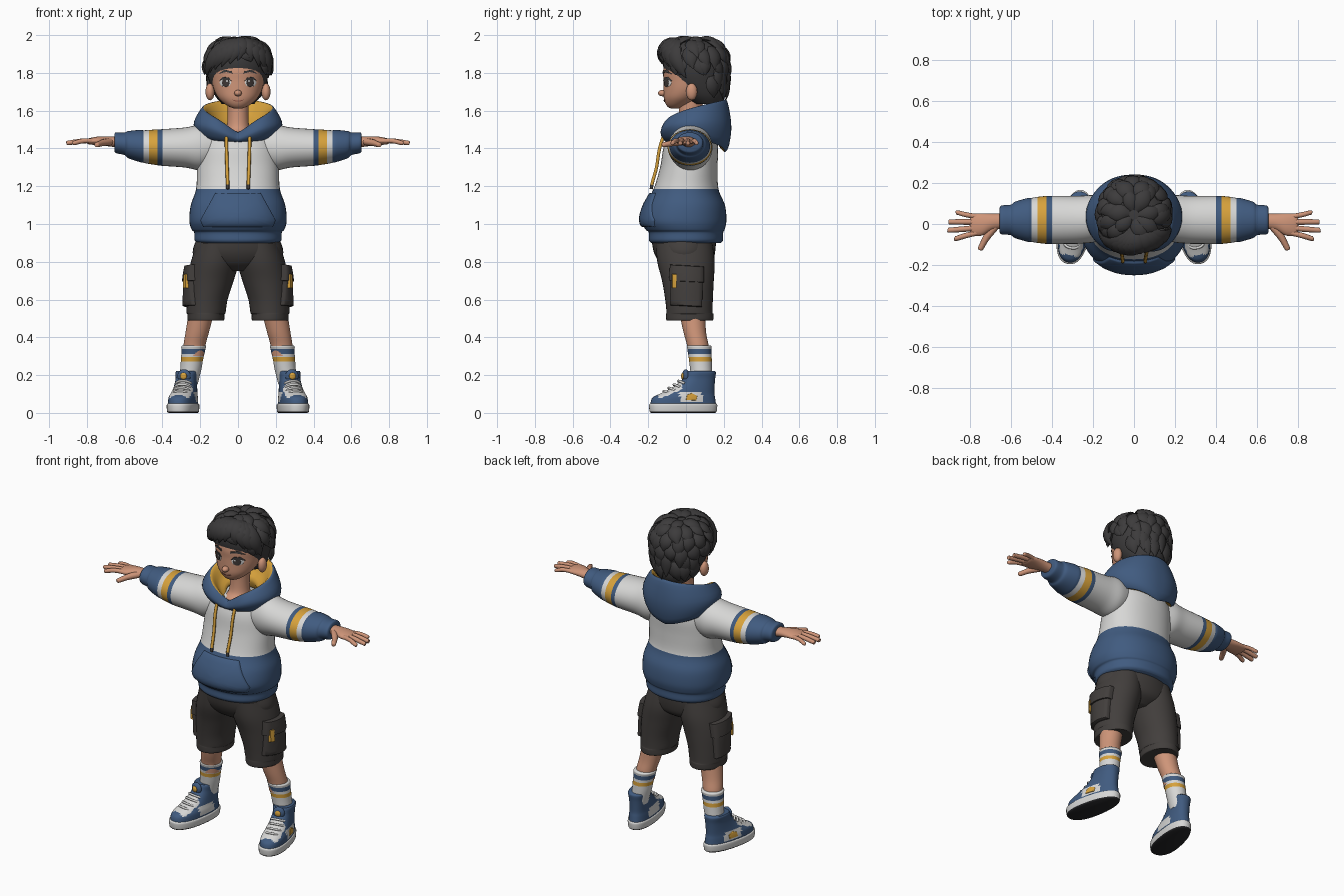
import bpy, bmesh, math, random
from mathutils import Vector, Matrix
from mathutils.bvhtree import BVHTree

if "Cube" in bpy.data.objects:
    bpy.data.objects.remove(bpy.data.objects["Cube"])

random.seed(4)
COLORS = {"skin": (.62, .30, .19), "hair": (.046, .044, .045), "blue": (.052, .105, .215),
          "white": (.68, .68, .67), "yellow": (.68, .36, .045), "shorts": (.055, .049, .046),
          "rubber": (.018, .018, .02), "iris": (.05, .04, .038), "lips": (.38, .13, .09)}
MATS = {}
for key, c in COLORS.items():
    MATS[key] = bpy.data.materials.new(key)
    MATS[key].diffuse_color = (*c, 1)


def dense(keys, n=5):
    """Smooth interpolation through key tuples."""
    out = []
    for i in range(len(keys) - 1):
        p0, p1, p2, p3 = keys[max(i - 1, 0)], keys[i], keys[i + 1], keys[min(i + 2, len(keys) - 1)]
        for j in range(n):
            t = j / n
            out.append(tuple(b + .5 * t * (c - a + t * (2 * a - 5 * b + 4 * c - d + t * (3 * (b - c) + d - a)))
                             for a, b, c, d in zip(p0, p1, p2, p3)))
    return out + [tuple(keys[-1])]


def skin(name, parts, mat, rule=None, mirror=False, loop=False, xf=None, angle=50):
    """Bridge lists of rings into one object; rule(center, normal) picks a colour."""
    bm = bmesh.new()
    for rings in parts:
        vs = [[bm.verts.new(p) for p in r] for r in rings]
        n = len(rings[0])
        for i in range(len(vs) if loop else len(vs) - 1):
            a, b = vs[i], vs[(i + 1) % len(vs)]
            for j in range(n):
                bm.faces.new((a[j], a[(j + 1) % n], b[(j + 1) % n], b[j]))
        if not loop:
            bm.faces.new(vs[0])
            bm.faces.new(vs[-1])
    bmesh.ops.recalc_face_normals(bm, faces=bm.faces)
    bm.normal_update()
    names = [mat]
    for f in bm.faces:
        k = (rule(f.calc_center_median(), f.normal) if rule else None) or mat
        if k not in names:
            names.append(k)
        f.material_index = names.index(k)
    if xf:
        bm.transform(xf)
    me = bpy.data.meshes.new(name)
    bm.to_mesh(me)
    bm.free()
    for k in names:
        me.materials.append(MATS[k])
    ob = bpy.data.objects.new(name, me)
    bpy.context.collection.objects.link(ob)
    bpy.ops.object.select_all(action='DESELECT')
    ob.select_set(True)
    bpy.context.view_layer.objects.active = ob
    bpy.ops.object.shade_smooth_by_angle(angle=math.radians(angle))
    if mirror:
        ob.modifiers.new("mirror", 'MIRROR').use_mirror_merge = False
    return ob


def loft(keys, axis='z', seg=36, p=2.0, n=5, taper=0):
    """Rings from (position, centre a, centre b, radius a, radius b)."""
    rings = []
    for s, ca, cb, ra, rb in dense(keys, n):
        ring = []
        for k in range(seg):
            c, d = math.cos(k * math.tau / seg), math.sin(k * math.tau / seg)
            a = ca + ra * math.copysign(abs(c) ** (2 / p), c)
            b = cb + rb * math.copysign(abs(d) ** (2 / p), d)
            ring.append(Vector((a * (1 - taper * b), b, s)) if axis == 'z' else Vector((s, a, b)))
        rings.append(ring)
    return rings


def tube(pts, radii, seg=10, flat=1.0, normals=None):
    pts = [Vector(p) for p in pts]
    rings = []
    for i, p in enumerate(pts):
        t = (pts[min(i + 1, len(pts) - 1)] - pts[max(i - 1, 0)]).normalized()
        up = normals[i] if normals else (Vector((0, 0, 1)) if abs(t.z) < .8 else Vector((0, 1, 0)))
        side = t.cross(up).normalized()
        up = side.cross(t)
        rings.append([p + radii[i] * (side * math.cos(k * math.tau / seg) + up * flat * math.sin(k * math.tau / seg))
                      for k in range(seg)])
    return rings


def ball(c, r):
    return loft([(c[2] - r[2] * math.cos(a), c[0], c[1], r[0] * math.sin(a), r[1] * math.sin(a))
                 for a in [.05 + (math.pi - .1) * i / 12 for i in range(13)]], n=1, seg=20)


def bvh(ob):
    return BVHTree.FromPolygons([v.co for v in ob.data.vertices], [list(f.vertices) for f in ob.data.polygons])


def patch(name, target, outline, axis, mat, t, mirror=False):
    """Raised plate that follows the target surface; outline is (x, z) from the front or (y, z) from the side."""
    tree, d = bvh(target), Vector((0, 1, 0)) if axis == 'y' else Vector((-1, 0, 0))
    pts = [Vector(a).lerp(Vector(b), j / 6) for a, b in zip(outline, outline[1:] + outline[:1]) for j in range(6)]
    mid = sum(pts, Vector((0, 0))) / len(pts)
    rings = []
    for s, off in ((1, -.004), (1, t * .75), (.96, t), (.75, t), (.5, t), (.25, t), (.03, t)):
        ring = []
        for q in pts:
            u, v = mid + (q - mid) * s
            o = Vector((u, -1, v)) if axis == 'y' else Vector((1, u, v))
            hit = tree.ray_cast(o, d)[0] or tree.find_nearest(o)[0]
            ring.append(hit - d * off)
        rings.append(ring)
    return skin(name, [rings], mat, mirror=mirror)


def oval(x, z, rx, rz):
    return [(x + rx * math.cos(a * math.tau / 8), z + rz * math.sin(a * math.tau / 8)) for a in range(8)]


# Hoodie body, pocket, sleeves
body = skin("hoodie_body", [loft([(.9, 0, 0, .215, .185), (.915, 0, 0, .23, .196), (.955, 0, 0, .232, .197),
            (.972, 0, -.005, .246, .21), (1.02, 0, -.012, .258, .226), (1.1, 0, -.006, .25, .212),
            (1.185, 0, 0, .222, .172), (1.3, 0, .015, .216, .152), (1.4, 0, .025, .208, .145),
            (1.46, 0, .03, .185, .125), (1.49, 0, .03, .13, .09)], p=2.2, seg=48)], "white",
            lambda c, n: "blue" if c.z < 1.185 else None)
patch("front_pocket", body, [(-.12, 1.165), (.12, 1.165), (.2, 1.02), (.185, .985), (-.185, .985), (-.2, 1.02)],
      'y', "blue", .012)


def sleeve_color(c, n):
    return "blue" if c.x > .5 or .4 < c.x < .425 else "yellow" if .425 < c.x < .47 else None


skin("sleeves", [loft([(.13, .025, 1.41, .1, .1), (.2, .025, 1.405, .115, .12), (.28, .02, 1.405, .116, .106),
     (.4, .02, 1.405, .117, .097), (.425, .02, 1.406, .117, .095), (.47, .02, 1.408, .112, .09),
     (.5, .02, 1.41, .107, .086), (.52, .02, 1.413, .106, .085), (.58, .02, 1.42, .088, .072),
     (.6, .02, 1.425, .074, .06), (.645, .02, 1.43, .07, .055), (.655, .02, 1.43, .058, .045)], 'x')],
     "white", sleeve_color, mirror=True)

# Hood: five profiles (radius, height) swept round the neck
PROF = [[(.06, 1.45), (.095, 1.46), (.12, 1.485), (.14, 1.475), (.148, 1.445), (.11, 1.425)],
        [(.08, 1.47), (.12, 1.51), (.16, 1.56), (.19, 1.55), (.208, 1.5), (.16, 1.44)],
        [(.09, 1.5), (.13, 1.55), (.175, 1.61), (.2, 1.6), (.235, 1.525), (.19, 1.45)],
        [(.09, 1.51), (.13, 1.57), (.17, 1.64), (.195, 1.63), (.225, 1.52), (.19, 1.42)],
        [(.09, 1.52), (.13, 1.58), (.165, 1.65), (.19, 1.645), (.21, 1.5), (.175, 1.38)]]
flat = [tuple(v for p in pr for v in p) for pr in PROF]
half = dense(flat, 8)
hood = []
for i, f in enumerate(half + half[-2:0:-1]):
    a = i * math.tau / 64
    prof = [(f[k], f[k + 1]) for k in range(0, 12, 2)]
    prof = dense(prof[-1:] + prof + prof[:2], 4)[4:28]
    hood.append([Vector((r * math.sin(a), .03 - r * math.cos(a), z)) for r, z in prof])


def hood_color(c, n):
    inward = n.x * c.x + n.y * (c.y - .03)
    return "yellow" if inward < -.02 else None


skin("hood", [hood], "blue", hood_color, loop=True)
skin("drawstrings", [tube(dense([(s * .062, -.112, 1.485), (s * .061, -.14, 1.4), (s * .058, -.156, 1.3),
     (s * .055, -.178, 1.22), (s * .055, -.184, 1.185)], 4), [.009] * 17) for s in (-1, 1)], "yellow",
     lambda c, n: "shorts" if c.z < 1.205 else None)

# Hands
hand = [loft([(.63, .015, 1.432, .036, .028), (.69, .01, 1.438, .04, .026), (.74, -.002, 1.44, .054, .023),
              (.785, -.004, 1.438, .054, .017), (.8, -.004, 1.436, .046, .01)], 'x', seg=20)]
for y0, x1, y1, r in ((.036, .868, .055, .011), (.01, .902, .01, .0125), (-.018, .907, -.03, .0125),
                      (-.043, .875, -.07, .012)):
    hand.append(tube(dense([(.765, y0, 1.44), (.82, (y0 + y1) / 2, 1.44), (x1 - .012, y1, 1.43), (x1, y1, 1.428)], 3),
                     [r * k for k in (1.1, 1.1, 1.1, 1.1, 1.08, 1.05, 1, .97, .9, .6)]))
hand.append(tube(dense([(.675, -.012, 1.436), (.715, -.06, 1.43), (.745, -.115, 1.42), (.75, -.127, 1.418)], 3),
                 [.018, .019, .019, .018, .016, .015, .014, .013, .011, .006]))
skin("hands", hand, "skin", mirror=True)

# Shorts with cargo pockets
skin("shorts_hips", [loft([(.75, 0, .0, .08, .08), (.79, 0, .0, .2, .135), (.85, 0, -.008, .24, .162),
     (.93, 0, -.012, .215, .172)])], "shorts")
leg = skin("shorts_legs", [loft([(.49, .17, .02, .085, .113), (.492, .17, .02, .097, .124), (.525, .17, .02, .098, .125),
           (.53, .169, .019, .103, .122), (.6, .163, .016, .108, .126), (.7, .145, .01, .122, .137),
           (.8, .122, 0, .127, .152), (.9, .108, -.01, .11, .15)])], "shorts", mirror=True)
pocket = patch("cargo_pockets", leg, [(-.085, .57), (.085, .56), (.09, .76), (-.08, .77)], 'x', "shorts", .022, True)
patch("pocket_flaps", leg, [(-.09, .7), (.095, .69), (.095, .775), (-.085, .785)], 'x', "shorts", .03, True)
patch("pocket_tags", leg, [(-.073, .66), (-.05, .66), (-.05, .735), (-.073, .735)], 'x', "yellow", .036, True)

# Legs and socks
skin("legs", [loft([(.3, .235, .068, .055, .055), (.36, .23, .062, .058, .057), (.43, .215, .046, .062, .06),
     (.55, .19, .03, .068, .07)])], "skin", mirror=True)
skin("socks", [loft([(.15, .264, .085, .05, .055), (.23, .25, .08, .056, .058), (.272, .245, .077, .058, .06),
     (.295, .242, .075, .06, .061), (.312, .239, .073, .061, .062), (.338, .236, .071, .064, .064),
     (.352, .234, .07, .066, .066), (.358, .233, .069, .06, .06)])], "white",
     lambda c, n: "yellow" if .272 < c.z < .295 else "blue" if .312 < c.z < .338 else None, mirror=True)

# Shoes, toes turned out
XF = Matrix.Translation((.285, 0, 0)) @ Matrix.Rotation(math.radians(11), 4, 'Z')


def shoe_color(c, n):
    if c.z < .165 and c.y < -.03 and n.z > .5 and abs(c.x) < .055 and c.y > -.155:
        return "white"
    if -.05 < c.y < .075 and .058 < c.z < .112:
        return "white"


skin("soles", [loft([(0, 0, -.015, .068, .172), (.008, 0, -.015, .075, .18), (.042, 0, -.015, .077, .183),
     (.05, 0, -.015, .07, .176)], p=2.3, taper=.5)], "white",
     lambda c, n: "rubber" if c.z < .008 else None, True, xf=XF)
shoe = skin("shoe_uppers", [loft([(.045, 0, -.015, .071, .176), (.08, 0, -.012, .069, .168), (.105, 0, .01, .064, .142),
            (.14, 0, .045, .059, .108), (.18, 0, .07, .057, .086), (.212, 0, .08, .061, .08),
            (.222, 0, .08, .056, .074)], p=2.3, taper=.5, seg=48)], "blue", shoe_color, True, xf=XF)
skin("laces", [tube(dense([(-.042, y + .022, z - .012), (-.02, y, z), (.02, y, z), (.042, y + .022, z - .012)], 3),
     [.0065] * 10, 8) for y, z in ((-.116, .114), (-.09, .131), (-.062, .149), (-.038, .168))], "white", None, True, xf=XF)
skin("shoe_tongues", [ball((0, -.002, .195), (.036, .018, .036))], "blue", None, True, xf=XF)
skin("tongue_tags", [ball((0, -.018, .195), (.018, .008, .018))], "yellow", None, True, xf=XF)
patch("shoe_side_patches", shoe, [(.0, .068), (.055, .066), (.06, .09), (.03, .105), (.005, .095)],
      'x', "yellow", .005, True)

# Head, neck, ears, nose
head = skin("head", [loft([(1.612, 0, -.06, .02, .02), (1.62, 0, -.056, .045, .04), (1.64, 0, -.04, .076, .07),
            (1.67, 0, -.02, .106, .098), (1.71, 0, .003, .127, .122), (1.76, 0, .02, .139, .139),
            (1.82, 0, .03, .145, .15), (1.9, 0, .04, .125, .135), (1.95, 0, .04, .07, .08)])], "skin")
skin("neck", [loft([(1.44, 0, -.01, .08, .085), (1.475, 0, -.004, .072, .085), (1.51, 0, .015, .06, .064),
     (1.58, 0, .02, .055, .058), (1.68, 0, .03, .06, .07)])], "skin")
skin("ears", [ball((.148, .03, 1.7), (.024, .03, .045))], "skin", mirror=True)
skin("nose", [ball((0, -.124, 1.693), (.02, .024, .017))], "skin")

# Painted face
patch("eye_whites", head, oval(.067, 1.748, .032, .023), 'y', "white", .003, True)
patch("irises", head, oval(.065, 1.748, .021, .023), 'y', "iris", .006, True)
patch("eye_glints", head, oval(.058, 1.757, .005, .005), 'y', "white", .008, True)
patch("upper_lids", head, [(.034, 1.757), (.05, 1.769), (.08, 1.771), (.103, 1.757), (.082, 1.778), (.05, 1.776)],
      'y', "hair", .007, True)
patch("eyebrows", head, [(.03, 1.797), (.07, 1.806), (.105, 1.795), (.072, 1.817), (.032, 1.808)], 'y', "hair", .006, True)
patch("mouth", head, [(-.032, 1.659), (0, 1.652), (.032, 1.659), (.018, 1.65), (0, 1.647), (-.018, 1.65)], 'y', "lips", .004)

# Hair: smooth cap plus overlapping locks flowing from the crown
cap = skin("hair_cap", [loft([(1.635, 0, .115, .085, .075), (1.68, 0, .09, .122, .118), (1.75, 0, .062, .151, .15),
           (1.82, 0, .05, .165, .168), (1.89, 0, .045, .158, .165), (1.94, 0, .045, .128, .138),
           (1.968, 0, .045, .08, .09), (1.976, 0, .045, .02, .02)])], "hair")
TREES, CEN = (bvh(cap), bvh(head)), Vector((0, .045, 1.82))


def lock(a0, t0, a1, t1, w, lift, puff):
    pts, nor = [], []
    for i in range(8):
        f = i / 7
        a, t = a0 + (a1 - a0) * f, t0 + (t1 - t0) * f
        d = Vector((math.sin(a) * math.sin(t), -math.cos(a) * math.sin(t), math.cos(t)))
        hits = [tr.ray_cast(CEN + d, -d)[0] for tr in TREES]
        r = max((h - CEN).length for h in hits if h)
        pts.append(CEN + d * (r + lift * f * f + puff * math.sin(math.pi * f)))
        nor.append(d)
    return tube(pts, [w * k for k in (.4, .75, .95, 1, .95, .75, .42, .04)], 8, .42, nor)


locks = []
for t0, count in ((.15, 7), (.5, 12), (.85, 16), (1.2, 18), (1.5, 18), (1.8, 16)):
    for i in range(count):
        a = (i + random.uniform(.2, .8)) * math.tau / count - math.pi
        limit = 1.35 if abs(a) < .9 else 1.75 if abs(a) < 1.9 else 2.35
        if t0 < limit - .3:
            locks.append(lock(a, t0, a + random.uniform(-.1, .35), min(t0 + random.uniform(.55, .75), limit),
                              random.uniform(.032, .042), random.uniform(.008, .022), .006))
skin("hair_locks", locks, "hair")
skin("fringe", [lock(.25 + a * .25, .45, a, t, .042, .012, .024) for a, t in
     ((-1.35, 1.85), (-1.05, 1.68), (-.78, 1.58), (-.52, 1.5), (-.25, 1.42), (0, 1.32),
      (.4, 1.36), (.68, 1.5), (.95, 1.65), (1.3, 1.85))], "hair")

for m in bpy.data.materials:
    if m.users and not m.is_grease_pencil:
        m.use_nodes = True
        m.node_tree.nodes["Principled BSDF"].inputs["Base Color"].default_value = m.diffuse_color
